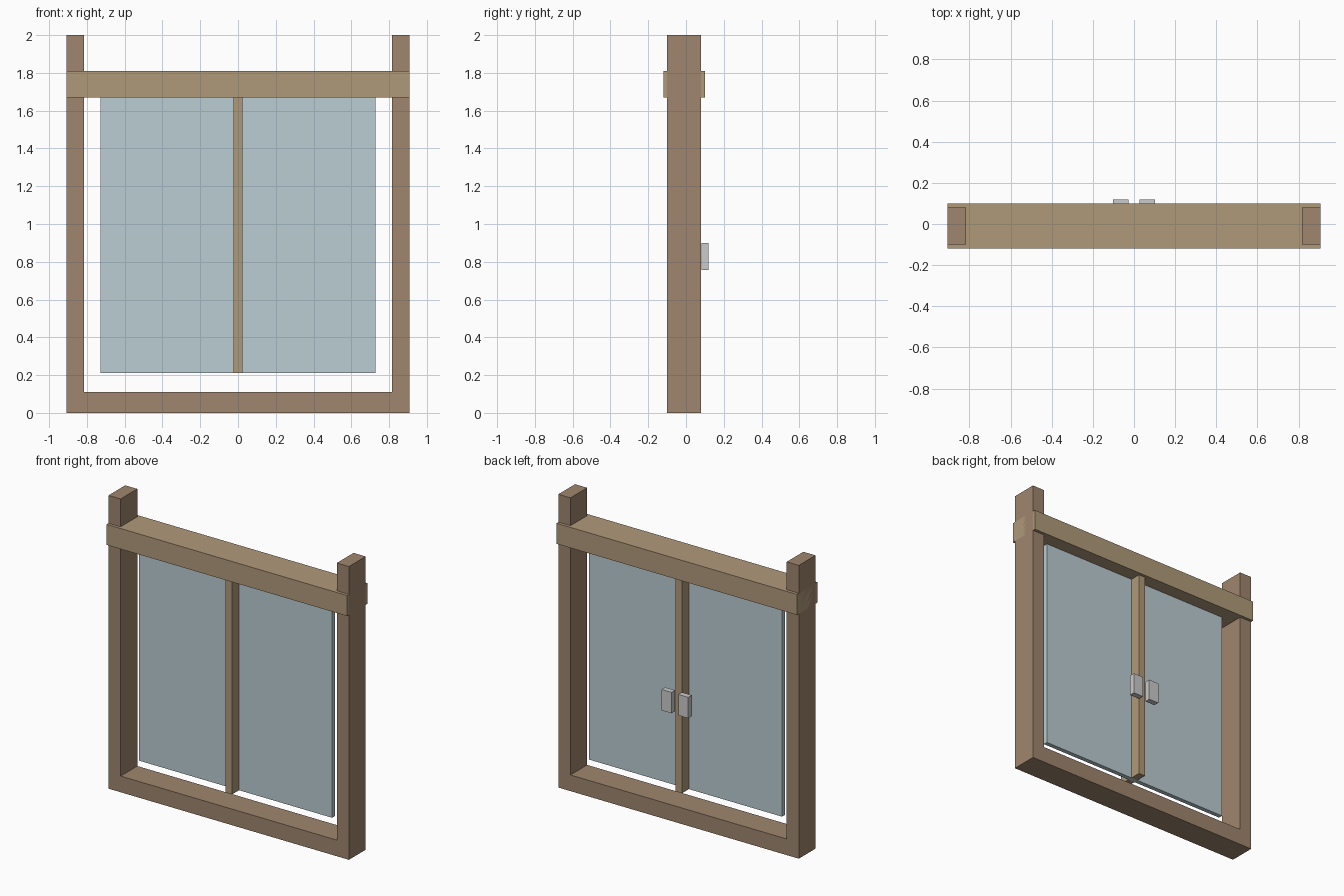
import bpy, bmesh

if "Cube" in bpy.data.objects:
    bpy.data.objects.remove(bpy.data.objects["Cube"])


def material(name, rgb):
    m = bpy.data.materials.new(name)
    m.diffuse_color = (*rgb, 1)
    m.use_nodes = True
    m.node_tree.nodes["Principled BSDF"].inputs["Base Color"].default_value = m.diffuse_color
    return m


def prism(name, outline, y0, y1, mat=None):
    """Extrude an (x, z) outline from y0 to y1."""
    bm = bmesh.new()
    face = bm.faces.new([bm.verts.new((x, y0, z)) for x, z in outline])
    ext = bmesh.ops.extrude_face_region(bm, geom=[face])
    verts = [g for g in ext["geom"] if isinstance(g, bmesh.types.BMVert)]
    bmesh.ops.translate(bm, verts=verts, vec=(0, y1 - y0, 0))
    bmesh.ops.recalc_face_normals(bm, faces=bm.faces)
    me = bpy.data.meshes.new(name)
    bm.to_mesh(me)
    bm.free()
    ob = bpy.data.objects.new(name, me)
    bpy.context.collection.objects.link(ob)
    if mat:
        me.materials.append(mat)
    return ob


def box(name, x0, x1, y0, y1, z0, z1, mat=None):
    return prism(name, [(x0, z0), (x1, z0), (x1, z1), (x0, z1)], y0, y1, mat)


frame_wood = material("frame_wood", (0.343, 0.238, 0.155))
beam_wood = material("beam_wood", (0.434, 0.323, 0.195))
glass = material("glass", (0.50, 0.61, 0.65))

W, IN = 0.907, 0.816           # outer and inner half width of the frame
FRONT, BACK = -0.10, 0.08      # frame depth

# U-shaped frame: two posts joined by a sill
prism("post_and_sill_frame",
      [(-W, 0), (W, 0), (W, 2), (IN, 2), (IN, 0.11), (-IN, 0.11), (-IN, 2), (-W, 2)],
      FRONT, BACK, frame_wood)

# Lintel beam wrapping the posts
box("lintel_beam", -W, W, -0.12, 0.10, 1.67, 1.81, beam_wood)

# Glass and centre mullion hanging from the beam
box("glass_pane", -0.728, 0.728, -0.025, 0.005, 0.21, 1.67, glass)
box("centre_mullion", -0.025, 0.025, FRONT, BACK, 0.21, 1.67, beam_wood)

# Pair of handles on the back
for side, x in (("left", -0.0635), ("right", 0.0635)):
    box(side + "_handle", x - 0.0375, x + 0.0375, 0.082, 0.12, 0.757, 0.90)
